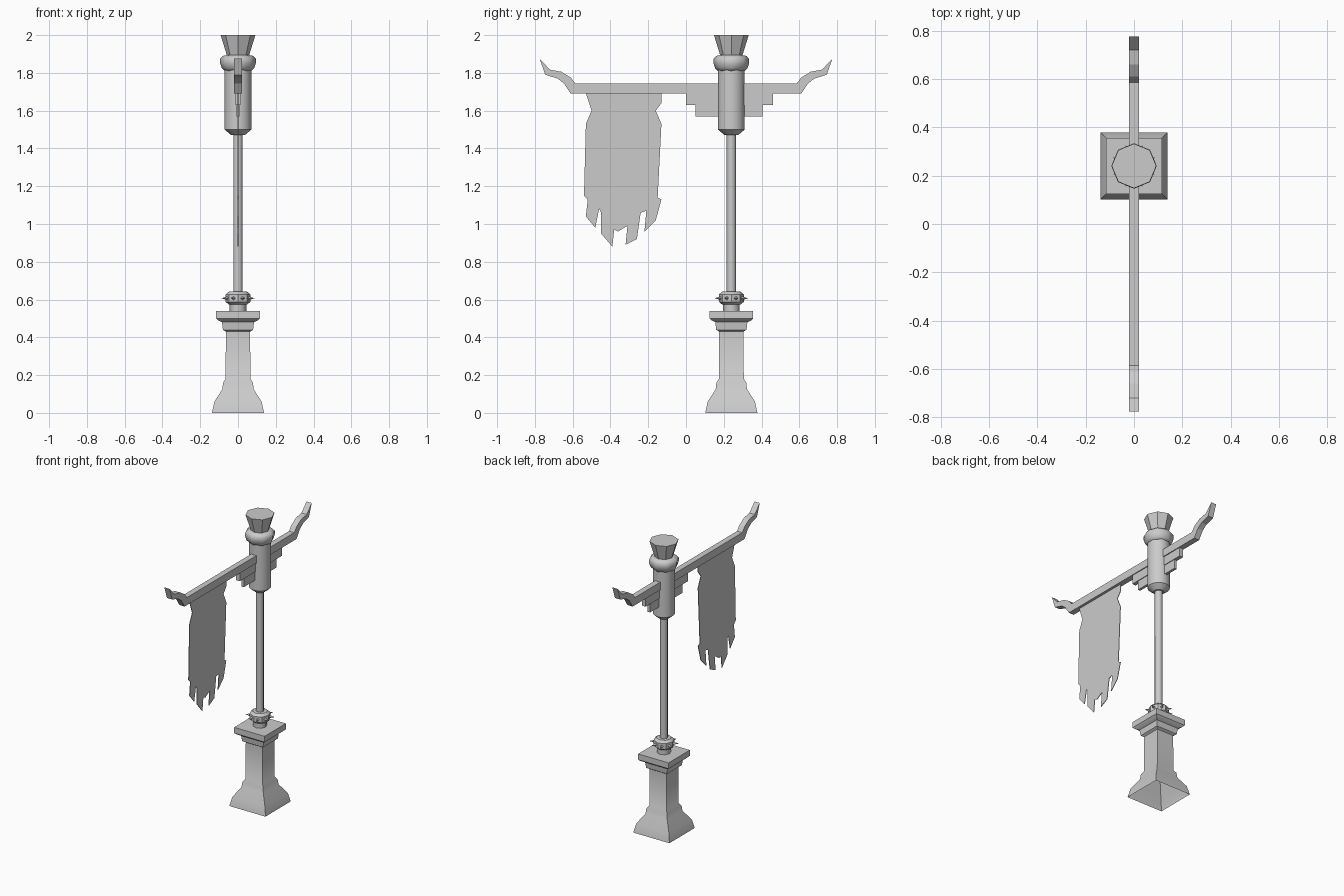
import bpy, bmesh, math
from mathutils import Vector, Matrix

if "Cube" in bpy.data.objects:
    bpy.data.objects.remove(bpy.data.objects["Cube"])

POST_Y = 0.24

stone = bpy.data.materials.new("plain_grey")
stone.use_nodes = True
GREY = (0.6, 0.6, 0.6, 1)
stone.diffuse_color = GREY
stone.node_tree.nodes["Principled BSDF"].inputs["Base Color"].default_value = GREY


def finish(bm, name, smooth=0):
    bmesh.ops.recalc_face_normals(bm, faces=bm.faces)
    mesh = bpy.data.meshes.new(name)
    bm.to_mesh(mesh)
    bm.free()
    mesh.materials.append(stone)
    obj = bpy.data.objects.new(name, mesh)
    bpy.context.collection.objects.link(obj)
    if smooth:
        bpy.ops.object.select_all(action="DESELECT")
        obj.select_set(True)
        bpy.context.view_layer.objects.active = obj
        bpy.ops.object.shade_smooth_by_angle(angle=math.radians(smooth))
    return obj


def lathe(name, profile, sides, smooth=0, turn=0.0, bottom=True):
    """Stack of regular polygons (radius, height) around the post axis."""
    bm = bmesh.new()
    rings = []
    for r, z in profile:
        angles = [turn + math.tau * i / sides for i in range(sides)]
        rings.append([bm.verts.new((r * math.cos(a), POST_Y + r * math.sin(a), z))
                      for a in angles])
    for low, high in zip(rings, rings[1:]):
        for i in range(sides):
            j = (i + 1) % sides
            bm.faces.new((low[i], low[j], high[j], high[i]))
    bm.faces.new(rings[-1])
    if bottom:
        bm.faces.new(rings[0][::-1])
    return finish(bm, name, smooth)


def slab(name, outline, half):
    """Side outline (y, z) given thickness along x."""
    bm = bmesh.new()
    face = bm.faces.new([bm.verts.new((-half, y, z)) for y, z in outline])
    out = bmesh.ops.extrude_face_region(bm, geom=[face])
    moved = [v for v in out["geom"] if isinstance(v, bmesh.types.BMVert)]
    bmesh.ops.translate(bm, verts=moved, vec=(2 * half, 0, 0))
    return finish(bm, name)


def box(y0, y1, z0, z1):
    return [(y0, z0), (y1, z0), (y1, z1), (y0, z1)]


# Square pedestal, open underneath
pedestal = [(0.138, 0), (0.125, 0.06), (0.083, 0.125), (0.079, 0.16), (0.066, 0.18),
            (0.064, 0.43), (0.08, 0.44), (0.085, 0.48), (0.105, 0.49), (0.116, 0.5),
            (0.116, 0.54)]
lathe("pedestal", [(h * math.sqrt(2), z) for h, z in pedestal], 4, 35, math.pi / 4, False)

# Post and its spiked collar
lathe("post_foot", [(0.044, 0.54), (0.044, 0.58)], 8, 50)
lathe("spike_collar", [(0.05, 0.575), (0.066, 0.588), (0.066, 0.627), (0.048, 0.642)], 8, 30)
lathe("post", [(0.025, 0.6), (0.025, 1.5)], 8, 50)
for i in range(8):
    direction = Vector((1, 0, 0))
    direction.rotate(Matrix.Rotation(math.tau * (i + 0.5) / 8, 3, "Z"))
    bm = bmesh.new()
    bmesh.ops.create_cone(bm, cap_ends=True, segments=4, radius1=0.012, radius2=0,
                          depth=0.04)
    place = Matrix.Translation(Vector((0, POST_Y, 0.607)) + direction * 0.075)
    bm.transform(place @ direction.to_track_quat("Z", "Y").to_matrix().to_4x4())
    finish(bm, f"collar_spike_{i + 1}")

# Lantern head
lathe("head_barrel", [(0.035, 1.47), (0.071, 1.5), (0.071, 1.83)], 16, 30)
lathe("head_collar", [(0.071, 1.81), (0.086, 1.825), (0.094, 1.85), (0.094, 1.875),
                      (0.08, 1.89), (0.055, 1.895)], 8, 50)
lathe("head_cup", [(0.058, 1.89), (0.092, 2.0)], 8)

# Crossbar with horned ends, mirrored front to back
upper = [(0.585, 1.743), (0.61, 1.775), (0.66, 1.806), (0.72, 1.817), (0.775, 1.875)]
lower = [(0.745, 1.79), (0.68, 1.77), (0.645, 1.743), (0.61, 1.69)]
back = upper + lower
slab("crossbar", back + [(-y, z) for y, z in reversed(back)], 0.02)

# Stepped brackets under the crossbar
slab("bracket_upper", box(0.0, 0.46, 1.63, 1.69), 0.014)
slab("bracket_lower", box(0.05, 0.405, 1.568, 1.63), 0.009)

# Torn banner
slab("banner", [(-.53, 1.69), (-.5, 1.6), (-.53, 1.53), (-.54, 1.15), (-.52, 1.13),
                (-.53, 1.04), (-.48, .98), (-.46, 1.08), (-.45, 1.06), (-.45, .95),
                (-.39, .88), (-.38, .97), (-.36, .96), (-.31, .99), (-.32, .89),
                (-.26, .92), (-.24, 1.06), (-.21, 1.07), (-.22, .96), (-.16, 1.02),
                (-.13, 1.13), (-.15, 1.14), (-.13, 1.53), (-.16, 1.6), (-.13, 1.64),
                (-.13, 1.69)], 0.002)
